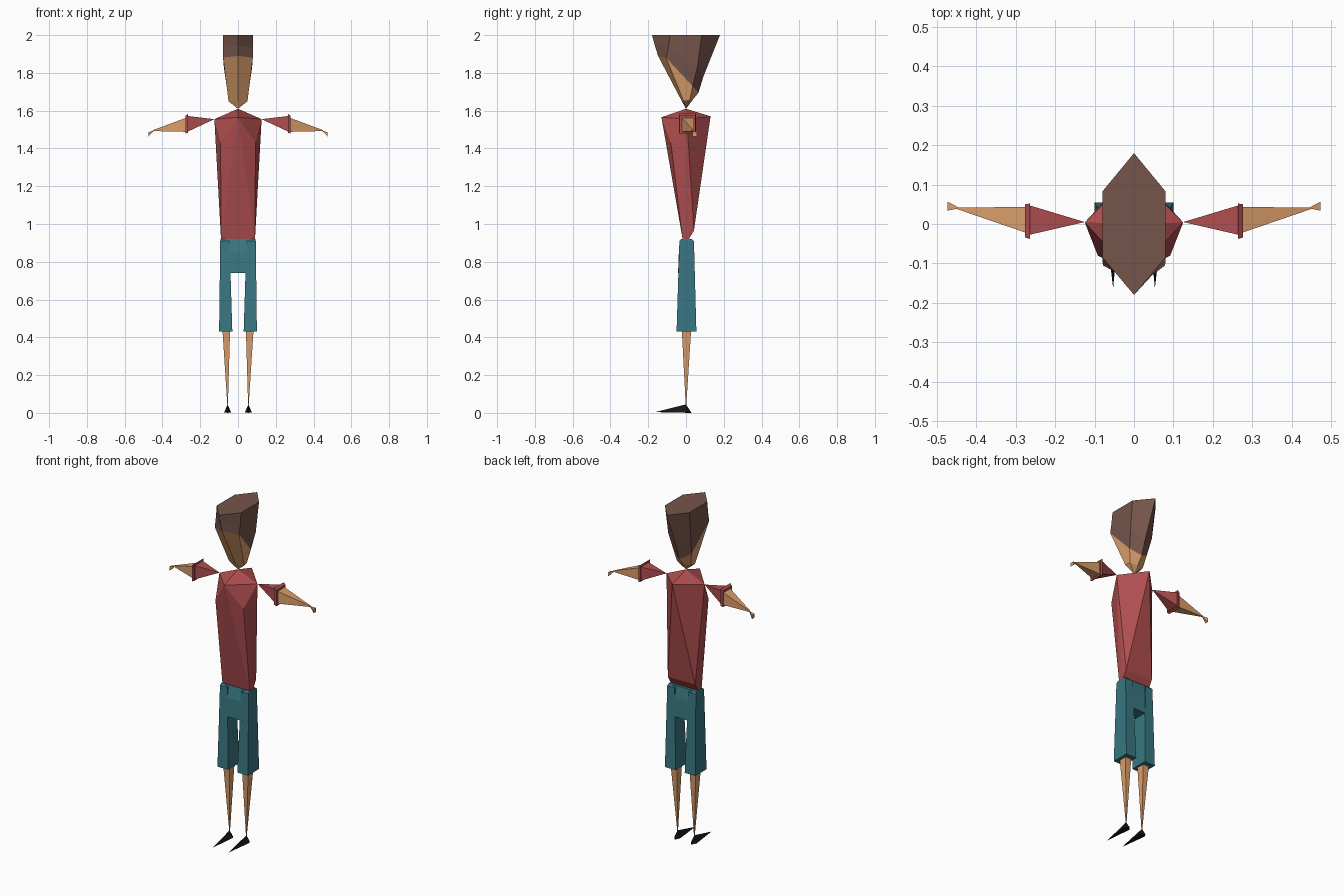
import bpy, bmesh

if "Cube" in bpy.data.objects:
    bpy.data.objects.remove(bpy.data.objects["Cube"])


def material(name, rgb):
    m = bpy.data.materials.new(name)
    m.diffuse_color = (*rgb, 1)
    m.use_nodes = True
    m.node_tree.nodes["Principled BSDF"].inputs["Base Color"].default_value = m.diffuse_color
    return m


skin = material("skin", (0.70, 0.34, 0.145))
hair = material("hair_brown", (0.18, 0.09, 0.07))
red = material("shirt_red", (0.43, 0.075, 0.078))
teal = material("shorts_teal", (0.04, 0.185, 0.225))
black = material("shoe_black", (0.008, 0.008, 0.008))


def finish(bm, name, *mats):
    bmesh.ops.recalc_face_normals(bm, faces=bm.faces)
    me = bpy.data.meshes.new(name)
    bm.to_mesh(me)
    bm.free()
    ob = bpy.data.objects.new(name, me)
    for m in mats:
        me.materials.append(m)
    bpy.context.collection.objects.link(ob)
    return ob


def hull(name, pts, mat, side=1, both=False):
    """Convex faceted solid; side flips x, both adds the mirrored points."""
    pts = [(x * side, y, z) for x, y, z in pts]
    if both:
        pts += [(-x, y, z) for x, y, z in pts if x]
    bm = bmesh.new()
    for p in pts:
        bm.verts.new(p)
    res = bmesh.ops.convex_hull(bm, input=bm.verts)
    bmesh.ops.delete(bm, geom=[v for v in bm.verts if not v.link_faces], context='VERTS')
    bmesh.ops.dissolve_limit(bm, angle_limit=0.02, verts=bm.verts, edges=bm.edges)
    return finish(bm, name, mat)


def rect_z(x0, x1, y0, y1, z):
    return [(x, y, z) for x in (x0, x1) for y in (y0, y1)]


def rect_x(x, y0, y1, z0, z1):
    return [(x, y, z) for y in (y0, y1) for z in (z0, z1)]


# Head: six-sided rings, hair above the slanted hairline and skin below
half_rings = [
    [(0, -.18, 2), (.08, -.085, 2), (.08, .083, 2), (0, .18, 2)],
    [(0, -.165, 1.945), (.08, -.093, 1.935), (.075, .06, 1.83), (0, .092, 1.78)],
    [(0, -.148, 1.89), (.079, -.105, 1.88), (.06, .035, 1.73), (0, .066, 1.695)],
    [(0, -.022, 1.65), (.05, -.012, 1.65), (.045, .02, 1.655), (0, .03, 1.65)],
]
bm = bmesh.new()
rings = []
for half in half_rings:
    full = half + [(-x, y, z) for x, y, z in half[2:0:-1]]
    rings.append([bm.verts.new(p) for p in full])
bm.faces.new(rings[0])
for i in range(3):
    for k in range(6):
        j = (k + 1) % 6
        f = bm.faces.new((rings[i][k], rings[i][j], rings[i + 1][j], rings[i + 1][k]))
        f.material_index = 1 if i == 2 else 0
chin = bm.verts.new((0, 0, 1.61))
for k in range(6):
    bm.faces.new((rings[3][k], rings[3][(k + 1) % 6], chin)).material_index = 1
finish(bm, "head", hair, skin)

# Torso: tapered faceted shirt
hull("torso", [(0, 0, 1.61), (0, -.13, 1.565), (.125, .004, 1.555), (0, .13, 1.57),
               (.092, -.08, 1.43), (.09, -.018, .92), (.09, .015, .92), (.09, .042, .965)],
     red, both=True)

# Hips joining the two short legs
hull("hips", rect_z(0, .06, -.042, .045, .74) + rect_z(0, .06, -.038, .042, .85)
     + rect_z(0, .088, -.022, .03, .92), teal, both=True)

for s, tag in ((1, "left"), (-1, "right")):
    # Leg: shorts, shin and pointed shoe
    hull(tag + "_shorts_leg", rect_z(.03, .10, -.05, .055, .43)
         + rect_z(.045, .094, -.035, .042, .91) + rect_z(.07, .092, -.025, .032, .92), teal, s)
    hull(tag + "_shin", rect_z(.042, .082, -.022, .027, .435)
         + rect_z(.0535, .0565, -.0015, .0015, .04), skin, s)
    hull(tag + "_shoe", [(.055, 0, .045), (.053, -.163, .004), (.037, .005, .003),
                         (.073, .005, .003), (.055, .03, 0)], black, s)
    # Arm: sleeve, cuff, forearm and hand
    hull(tag + "_sleeve", [(.125, .005, 1.555)] + rect_x(.268, -.028, .048, 1.488, 1.572), red, s)
    hull(tag + "_cuff", rect_x(.264, -.038, .052, 1.484, 1.584)
         + rect_x(.277, -.034, .05, 1.478, 1.574), red, s)
    hull(tag + "_forearm", rect_x(.275, -.022, .043, 1.488, 1.562)
         + rect_x(.45, .038, .042, 1.492, 1.497), skin, s)
    hull(tag + "_hand", [(.442, .04, 1.496)] + rect_x(.474, .034, .057, 1.463, 1.486), skin, s)
